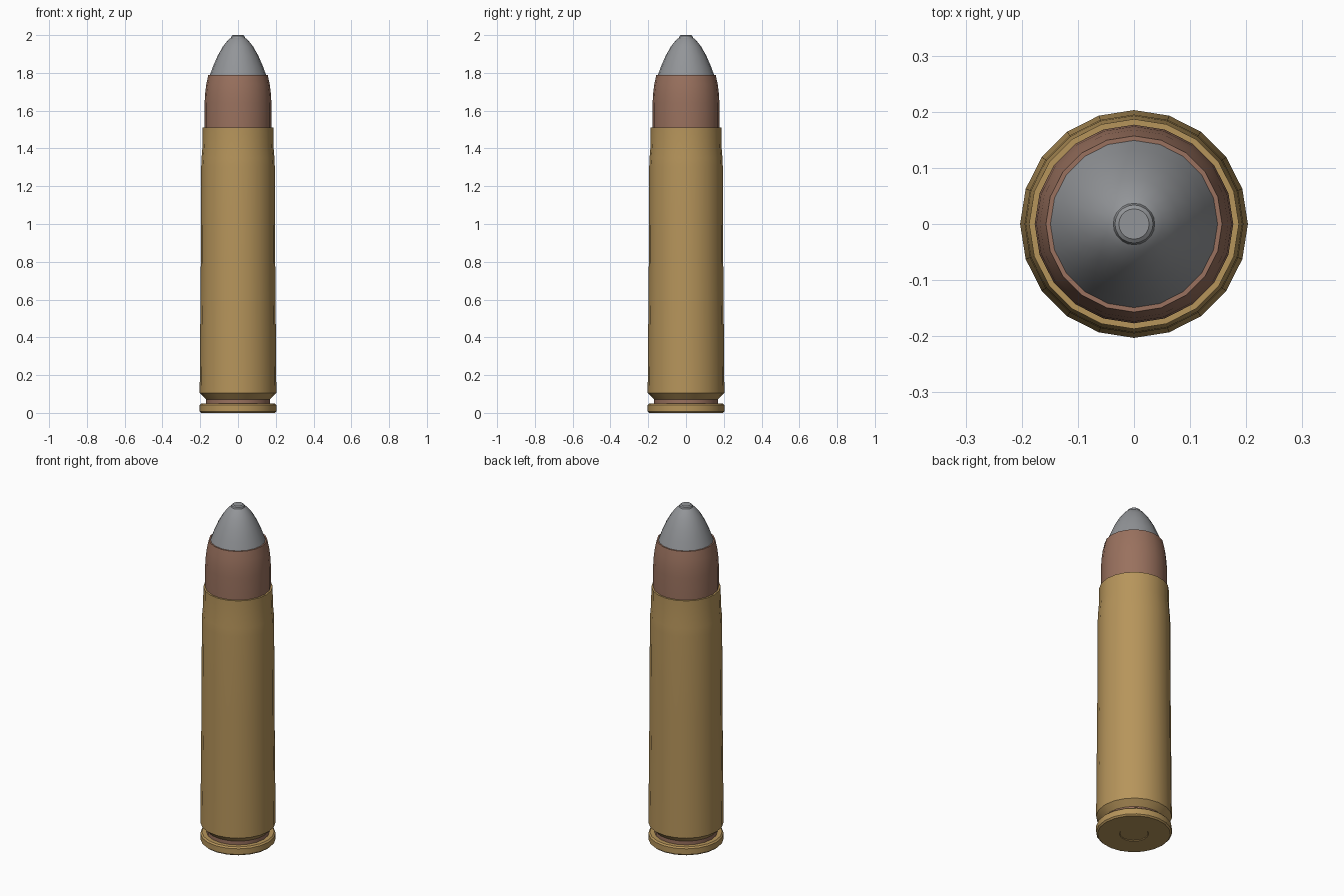
import bpy
import math

cube = bpy.data.objects.get("Cube")
if cube:
    bpy.data.objects.remove(cube, do_unlink=True)

SIDES = 20


def make_material(name, rgb):
    mat = bpy.data.materials.new(name)
    mat.use_nodes = True
    color = (*rgb, 1.0)
    mat.diffuse_color = color
    mat.node_tree.nodes["Principled BSDF"].inputs["Base Color"].default_value = color
    return mat


def lathe(name, profile, mat):
    """Revolve (radius, height) points about z; radius 0 closes to a pole."""
    verts, rings, faces = [], [], []
    for r, z in profile:
        start = len(verts)
        count = SIDES if r > 0 else 1
        for i in range(count):
            a = math.tau * i / SIDES
            verts.append((r * math.cos(a), r * math.sin(a), z))
        rings.append([start + i % count for i in range(SIDES)])
    for low, high in zip(rings, rings[1:]):
        for i in range(SIDES):
            j = (i + 1) % SIDES
            loop = [low[i], low[j], high[j], high[i]]
            faces.append(list(dict.fromkeys(loop)))
    mesh = bpy.data.meshes.new(name)
    mesh.from_pydata(verts, [], faces)
    mesh.materials.append(mat)
    obj = bpy.data.objects.new(name, mesh)
    bpy.context.collection.objects.link(obj)
    bpy.ops.object.select_all(action='DESELECT')
    obj.select_set(True)
    bpy.context.view_layer.objects.active = obj
    bpy.ops.object.shade_smooth_by_angle(angle=math.radians(30))
    return obj


brass = make_material("brass", (0.47, 0.30, 0.105))
copper = make_material("copper", (0.32, 0.165, 0.112))
lead = make_material("lead grey", (0.29, 0.30, 0.315))

# Base rim with a shallow primer recess
lathe("rim", [(0, 0.004), (0.075, 0.004), (0.078, 0), (0.195, 0),
              (0.203, 0.008), (0.203, 0.042), (0.195, 0.05), (0.17, 0.05)], brass)

# Extractor groove floor
lathe("extractor_groove", [(0.17, 0.05), (0.17, 0.072)], copper)

# Tapered case with a slight neck and a flat mouth
lathe("case", [(0.17, 0.072), (0.203, 0.105), (0.197, 0.8), (0.195, 1.3),
               (0.193, 1.35), (0.188, 1.41), (0.187, 1.51), (0.177, 1.51)], brass)

# Bullet jacket with a thin lip
lathe("jacket", [(0.177, 1.5), (0.177, 1.64), (0.174, 1.69), (0.168, 1.74),
                 (0.157, 1.79), (0.149, 1.79)], copper)

# Exposed soft nose
lathe("nose", [(0.15, 1.785), (0.132, 1.835), (0.108, 1.89), (0.08, 1.94),
               (0.05, 1.977), (0.037, 1.986), (0.034, 1.995), (0.027, 2), (0, 2)], lead)
